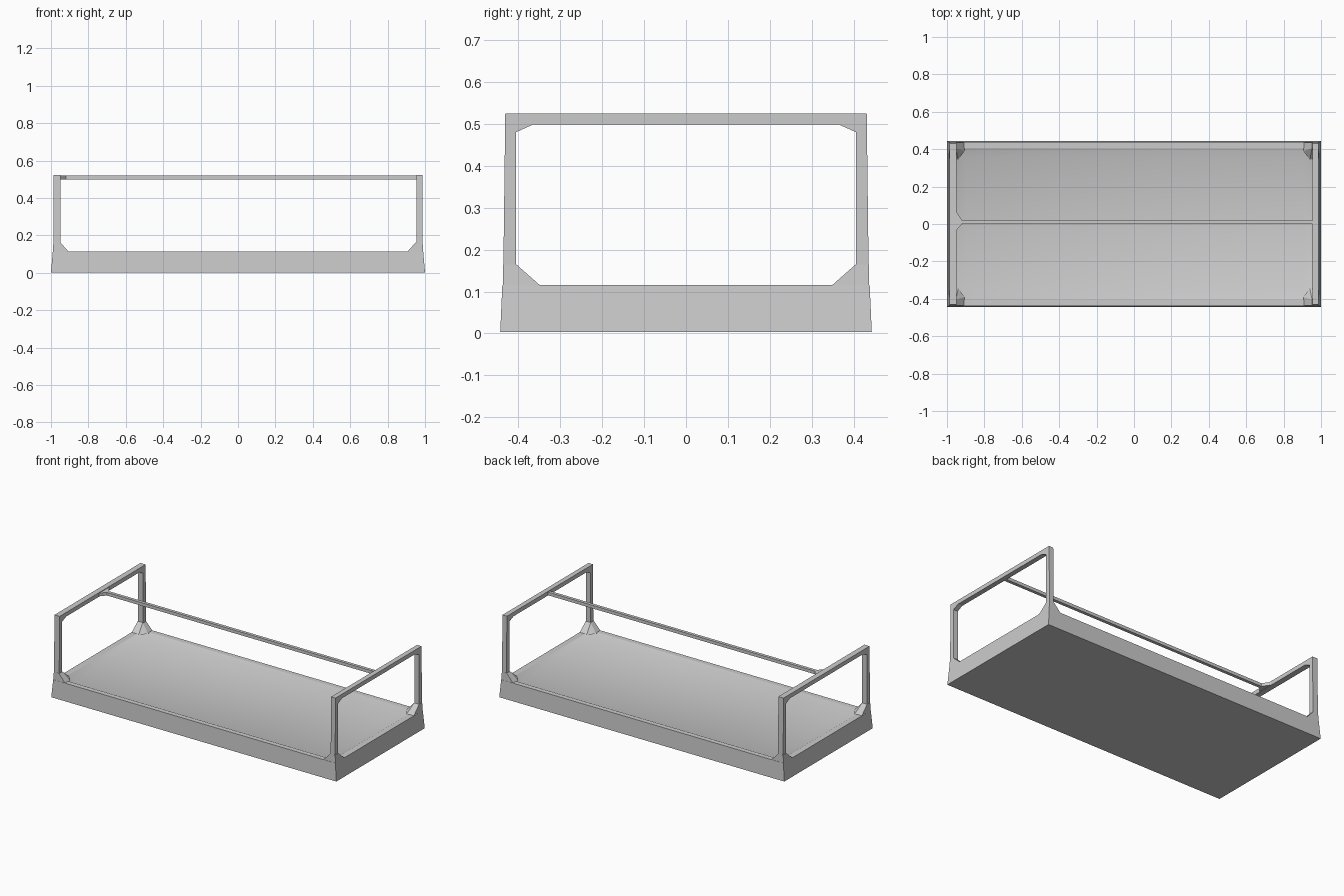
import bpy, bmesh

if "Cube" in bpy.data.objects:
    bpy.data.objects.remove(bpy.data.objects["Cube"])


def finish(bm, name):
    bmesh.ops.recalc_face_normals(bm, faces=bm.faces)
    mesh = bpy.data.meshes.new(name)
    bm.to_mesh(mesh)
    bm.free()
    obj = bpy.data.objects.new(name, mesh)
    bpy.context.collection.objects.link(obj)
    return obj


def loft_rects(name, rings):
    """Closed solid through rectangles given as (half_x, half_y, z)."""
    bm = bmesh.new()
    loops = [[bm.verts.new((sx * hx, sy * hy, z))
              for sx, sy in ((-1, -1), (1, -1), (1, 1), (-1, 1))]
             for hx, hy, z in rings]
    for a, b in zip(loops, loops[1:]):
        for i in range(4):
            j = (i + 1) % 4
            bm.faces.new((a[i], a[j], b[j], b[i]))
    bm.faces.new(loops[0])
    bm.faces.new(loops[-1])
    return finish(bm, name)


def prism(name, points, offset):
    """Extrude a flat outline along an offset vector."""
    bm = bmesh.new()
    face = bm.faces.new([bm.verts.new(p) for p in points])
    out = bmesh.ops.extrude_face_region(bm, geom=[face], use_keep_orig=True)
    verts = [g for g in out["geom"] if isinstance(g, bmesh.types.BMVert)]
    bmesh.ops.translate(bm, verts=verts, vec=offset)
    return finish(bm, name)


def hull(name, points):
    bm = bmesh.new()
    for p in points:
        bm.verts.new(p)
    bmesh.ops.convex_hull(bm, input=bm.verts)
    return finish(bm, name)


# Shallow tray: tapered outside, narrow rim, gently dished floor
tray = loft_rects("tray", [(1.0, 0.443, 0.003), (0.99, 0.438, 0.115),
                           (0.953, 0.407, 0.115), (0.9, 0.355, 0.09)])
for poly in tray.data.polygons:      # soften only the dished floor
    poly.use_smooth = poly.normal.z > 0.5 and poly.center.z < 0.11

# End hoops: posts and top beam in one outline with bevelled inner corners
right_outer = [(0.436, 0.115), (0.431, 0.524)]
right_inner = [(0.365, 0.498), (0.405, 0.48), (0.405, 0.1)]
outline = (right_outer + [(-y, z) for y, z in reversed(right_outer)]
           + [(-y, z) for y, z in reversed(right_inner)] + right_inner)
for side, x_in, name in ((-1, 0.95, "left_hoop"), (1, 0.955, "right_hoop")):
    prism(name, [(side * x_in, y, z) for y, z in outline],
          (side * (0.986 - x_in), 0, 0))

# Corner gussets at the foot of each post
base = [(0.99, 0.437), (0.905, 0.437), (0.905, 0.39), (0.94, 0.345), (0.99, 0.345)]
top = [(0.987, 0.436), (0.952, 0.436), (0.952, 0.405), (0.987, 0.405)]
for sx in (-1, 1):
    for sy in (-1, 1):
        hull("foot_gusset", [(sx * x, sy * y, 0.112) for x, y in base]
             + [(sx * x, sy * y, 0.165) for x, y in top])

# Ridge bar with a flared joint at the left hoop
bar = [(-0.955, -0.04), (-0.92, 0.0), (0.96, 0.0), (0.96, 0.02),
       (-0.92, 0.02), (-0.955, 0.075)]
prism("ridge_bar", [(x, y, 0.5) for x, y in bar], (0, 0, 0.02))
